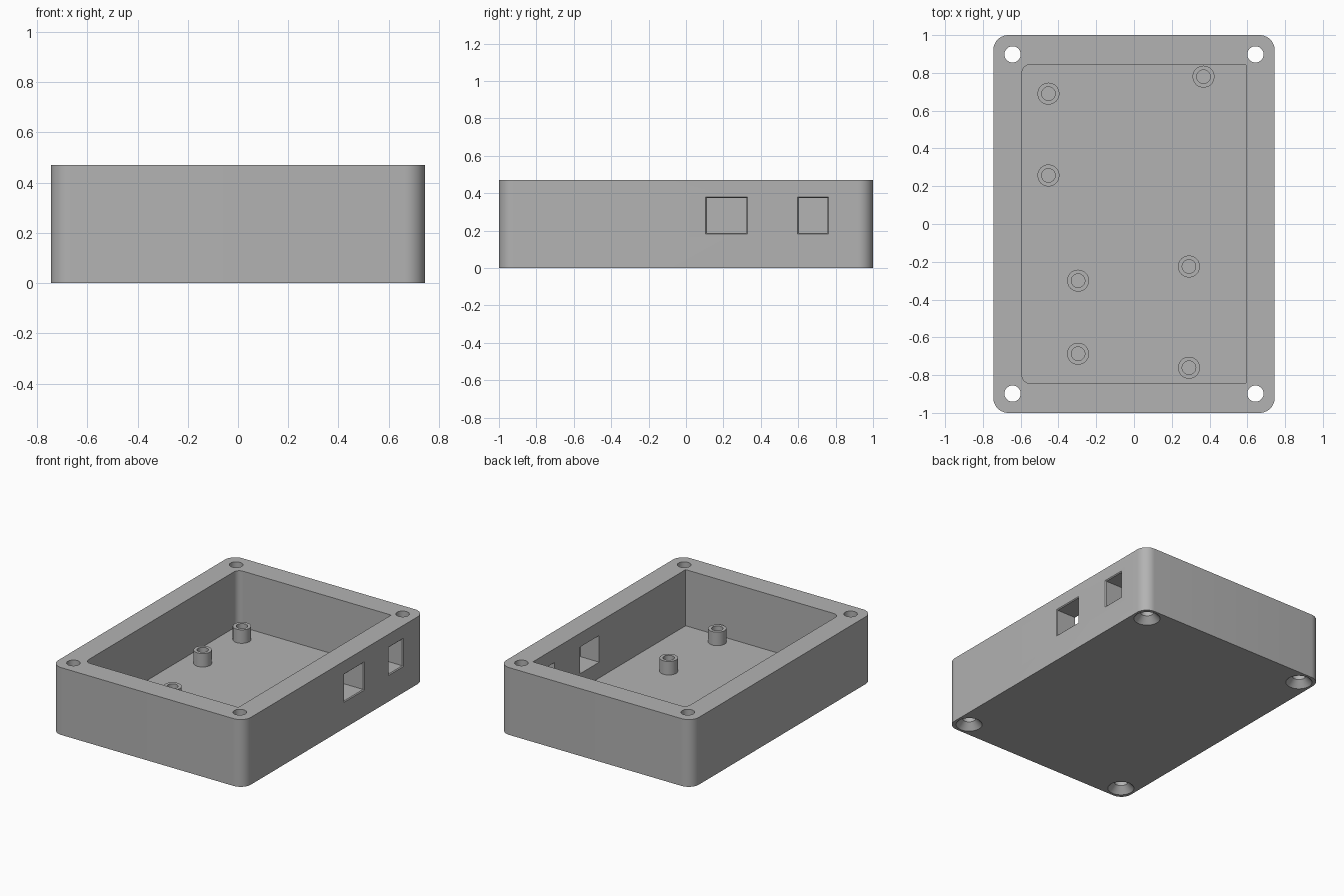
import bpy, bmesh, math

if "Cube" in bpy.data.objects:
    bpy.data.objects.remove(bpy.data.objects["Cube"])

HX, HY, HEIGHT = 0.745, 1.0, 0.47
CX, CY, FLOOR = 0.593, 0.843, 0.078
POST_TOP = 0.172

grey = bpy.data.materials.new("plain_grey")
grey.use_nodes = True
colour = (0.45, 0.45, 0.45, 1)
grey.diffuse_color = colour
grey.node_tree.nodes["Principled BSDF"].inputs["Base Color"].default_value = colour


def finish(bm, name):
    bmesh.ops.recalc_face_normals(bm, faces=bm.faces)
    mesh = bpy.data.meshes.new(name)
    bm.to_mesh(mesh)
    bm.free()
    mesh.materials.append(grey)
    ob = bpy.data.objects.new(name, mesh)
    bpy.context.collection.objects.link(ob)
    return ob


def smooth(ob):
    bpy.ops.object.select_all(action="DESELECT")
    ob.select_set(True)
    bpy.context.view_layer.objects.active = ob
    bpy.ops.object.shade_smooth_by_angle(angle=math.radians(30))


def rounded_box(name, hx, hy, z0, z1, r_left, r_right, steps=10):
    """Upright box with separate corner radii on its -x and +x sides."""
    bm = bmesh.new()
    verts = []
    for i, (sx, sy) in enumerate([(1, 1), (-1, 1), (-1, -1), (1, -1)]):
        r = r_right if sx > 0 else r_left
        for k in range(steps + 1 if r else 1):
            a = math.pi / 2 * (i + k / steps)
            verts.append(bm.verts.new((sx * (hx - r) + r * math.cos(a),
                                       sy * (hy - r) + r * math.sin(a), z0)))
    base = bm.faces.new(verts)
    top = bmesh.ops.extrude_face_region(bm, geom=[base])["geom"]
    bmesh.ops.translate(bm, vec=(0, 0, z1 - z0),
                        verts=[v for v in top if isinstance(v, bmesh.types.BMVert)])
    return finish(bm, name)


def lathe(name, profile, x, y, sides=40):
    """Revolve (radius, z) points about an upright axis; capped if ends differ."""
    bm = bmesh.new()
    rings = []
    for r, z in profile:
        rings.append([bm.verts.new((x + r * math.cos(t), y + r * math.sin(t), z))
                      for t in (2 * math.pi * k / sides for k in range(sides))])
    for a, b in zip(rings, rings[1:]):
        for k in range(sides):
            n = (k + 1) % sides
            bm.faces.new((a[k], a[n], b[n], b[k]))
    return bm, rings


def capped_lathe(name, profile, x, y):
    bm, rings = lathe(name, profile, x, y)
    bm.faces.new(rings[0])
    bm.faces.new(rings[-1])
    return finish(bm, name)


def window_cutter(name, y0, y1, z0, z1):
    """Opening through the +x wall with a fine chamfer on the outside."""
    c = 0.006
    bm = bmesh.new()
    loops = []
    for x, g in [(CX - 0.1, 0), (HX - c, 0), (HX, c), (HX + 0.1, c)]:
        loops.append([bm.verts.new((x, y, z)) for y, z in
                      [(y0 - g, z0 - g), (y1 + g, z0 - g), (y1 + g, z1 + g), (y0 - g, z1 + g)]])
    for a, b in zip(loops, loops[1:]):
        for k in range(4):
            n = (k + 1) % 4
            bm.faces.new((a[k], a[n], b[n], b[k]))
    bm.faces.new(loops[0])
    bm.faces.new(loops[-1])
    return finish(bm, name)


# Enclosure body and everything cut from it
body = rounded_box("enclosure_body", HX, HY, 0, HEIGHT, 0.08, 0.08)
cutters = [rounded_box("cavity_cutter", CX, CY, FLOOR, HEIGHT + 0.1, 0.042, 0)]
cutters.append(window_cutter("wide_port_cutter", 0.111, 0.324, 0.188, 0.374))
cutters.append(window_cutter("narrow_port_cutter", 0.603, 0.757, 0.188, 0.374))
for sx in (-1, 1):
    for sy in (-1, 1):
        # Screw hole with a countersink underneath
        cutters.append(capped_lathe(
            "screw_hole_cutter",
            [(0.085, -0.05), (0.085, 0), (0.043, 0.045), (0.043, HEIGHT + 0.1)],
            sx * 0.643, sy * 0.898))

for cutter in cutters:
    cutter.hide_render = True
    mod = body.modifiers.new(cutter.name, "BOOLEAN")
    mod.operation = "DIFFERENCE"
    mod.solver = "EXACT"
    mod.object = cutter
bpy.context.view_layer.update()
result = bpy.data.meshes.new_from_object(
    body.evaluated_get(bpy.context.evaluated_depsgraph_get()))
body.modifiers.clear()
body.data = result
for cutter in cutters:
    bpy.data.objects.remove(cutter)
smooth(body)

# Hollow circuit-board posts on the floor
POSTS = [(-0.453, 0.69), (-0.453, 0.257), (0.368, 0.78), (0.291, -0.225),
         (0.291, -0.761), (-0.296, -0.30), (-0.296, -0.687)]
for i, (x, y) in enumerate(POSTS):
    name = f"board_post_{i + 1}"
    bm, rings = lathe(name, [(0.058, FLOOR), (0.058, POST_TOP),
                             (0.036, POST_TOP), (0.036, FLOOR)], x, y)
    smooth(finish(bm, name))
